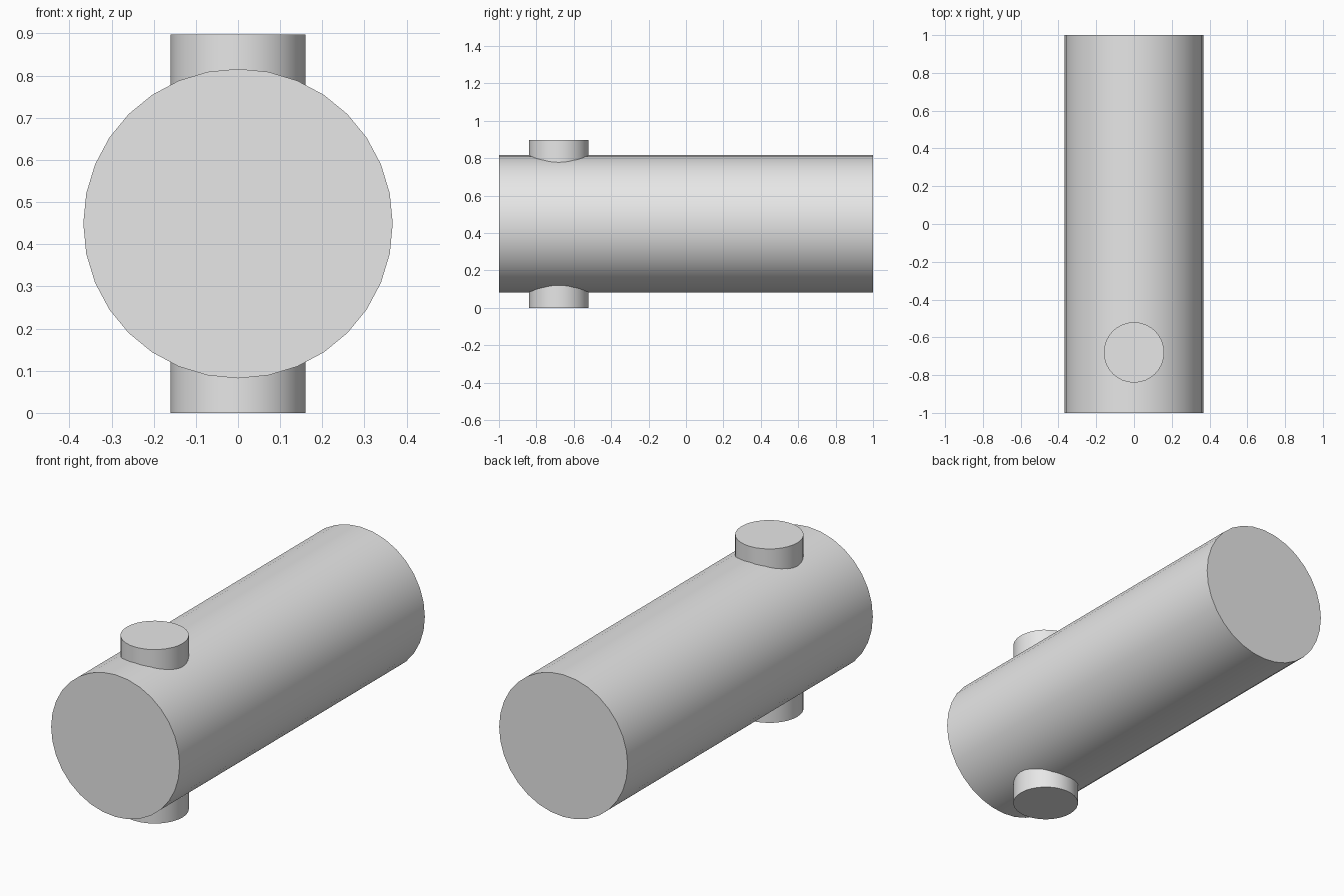
import bpy
import math

cube = bpy.data.objects.get("Cube")
if cube:
    bpy.data.objects.remove(cube, do_unlink=True)

GREY = (0.8, 0.8, 0.8, 1.0)
grey = bpy.data.materials.new("plain grey")
grey.use_nodes = True
grey.diffuse_color = GREY
grey.node_tree.nodes["Principled BSDF"].inputs["Base Color"].default_value = GREY

CENTRE_Z = 0.449


def cylinder(name, radius, length, location, rotation=(0, 0, 0)):
    """Capped 32-sided cylinder with smooth sides and sharp rims."""
    bpy.ops.mesh.primitive_cylinder_add(vertices=32, radius=radius, depth=length,
                                        location=location, rotation=rotation)
    obj = bpy.context.object
    obj.name = obj.data.name = name
    obj.data.materials.append(grey)
    bpy.ops.object.shade_smooth_by_angle(angle=math.radians(30))
    return obj


# Main barrel lying along y
cylinder("barrel", 0.367, 2.0, (0, 0, CENTRE_Z), (math.radians(90), 0, 0))

# Upright cross pin passing right through the barrel near its front end
cylinder("cross_pin", 0.16, 2 * CENTRE_Z, (0, -0.68, CENTRE_Z))
